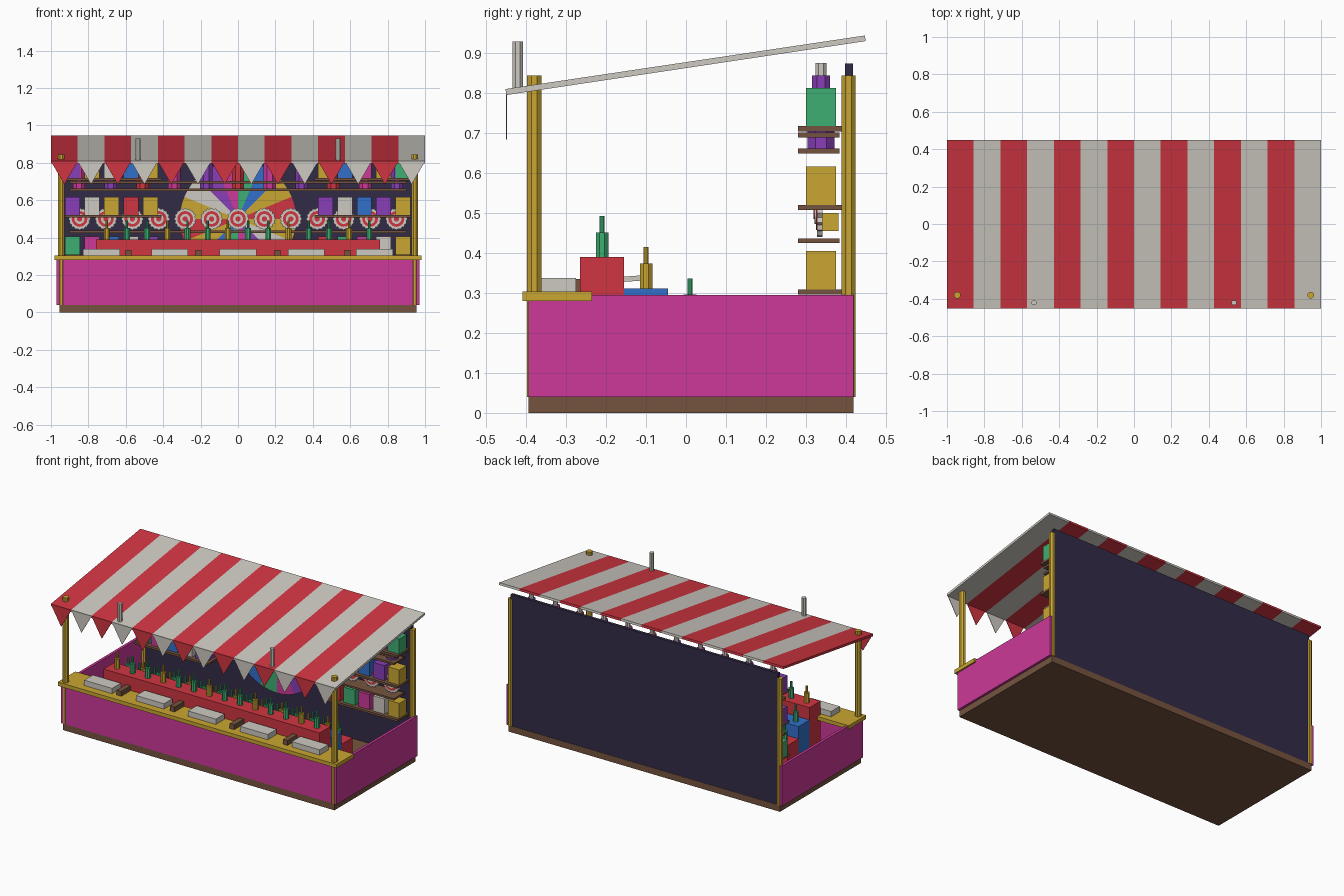
import bpy, bmesh, math
from mathutils import Matrix, Vector

if "Cube" in bpy.data.objects:
    bpy.data.objects.remove(bpy.data.objects["Cube"])


def lin(c):
    c /= 255
    return c / 12.92 if c < 0.04045 else ((c + 0.055) / 1.055) ** 2.4


PALETTE = {
    "red": (208, 53, 65), "cream": (206, 202, 194), "pink": (205, 57, 153),
    "gold": (202, 166, 50), "brown": (117, 84, 63), "navy": (50, 43, 70),
    "green": (62, 175, 115), "blue": (50, 112, 203), "purple": (135, 62, 182),
}
MATS = {}
for name, rgb in PALETTE.items():
    MATS[name] = bpy.data.materials.new(name)
    MATS[name].diffuse_color = (*[lin(v) for v in rgb], 1)


def finish(name, bm, colours):
    bmesh.ops.recalc_face_normals(bm, faces=bm.faces)
    mesh = bpy.data.meshes.new(name)
    bm.to_mesh(mesh)
    bm.free()
    for c in colours:
        mesh.materials.append(MATS[c])
    obj = bpy.data.objects.new(name, mesh)
    bpy.context.collection.objects.link(obj)
    return obj


def box(name, colour, x0, x1, y0, y1, z0, z1):
    bm = bmesh.new()
    bmesh.ops.create_cube(bm, size=1)
    bmesh.ops.scale(bm, vec=(x1 - x0, y1 - y0, z1 - z0), verts=bm.verts)
    bmesh.ops.translate(bm, vec=((x0 + x1) / 2, (y0 + y1) / 2, (z0 + z1) / 2), verts=bm.verts)
    return finish(name, bm, [colour])


def add_cyl(bm, x, y, z0, z1, r, sides=8, mat=0):
    m = Matrix.Translation((x, y, (z0 + z1) / 2)) @ Matrix.Rotation(math.pi / sides, 4, 'Z')
    geo = bmesh.ops.create_cone(bm, cap_ends=True, segments=sides, radius1=r, radius2=r,
                                depth=z1 - z0, matrix=m)
    for f in {f for v in geo["verts"] for f in v.link_faces}:
        f.material_index = mat


def add_prism(bm, pts, offset, mat=0):
    """Extrude a polygon along an offset vector."""
    f = bm.faces.new([bm.verts.new(p) for p in pts])
    ext = bmesh.ops.extrude_face_region(bm, geom=[f], use_keep_orig=True)["geom"]
    verts = [v for v in ext if isinstance(v, bmesh.types.BMVert)]
    bmesh.ops.translate(bm, vec=offset, verts=verts)
    for face in {g for v in verts for g in v.link_faces} | {f}:
        face.material_index = mat


# Booth shell
box("floor_base", "brown", -0.955, 0.955, -0.395, 0.42, 0, 0.04)
box("front_panel", "pink", -0.97, 0.97, -0.395, -0.38, 0.04, 0.29)
for s, side in ((-1, "left"), (1, "right")):
    a, b = sorted((s * 0.953, s * 0.97))
    box(side + "_panel", "pink", a, b, -0.395, 0.42, 0.04, 0.295)
box("back_wall", "navy", -0.94, 0.94, 0.398, 0.418, 0.04, 0.875)
box("counter", "gold", -0.98, 0.98, -0.41, -0.235, 0.28, 0.304)

# Corner posts
bm = bmesh.new()
for x in (-0.945, 0.945):
    for y in (-0.38, 0.407):
        add_cyl(bm, x, y, 0.04, 0.845, 0.019)
finish("corner_posts", bm, ["gold"])

# Sloping striped awning and pennants along its front edge
W = 2 / 14
awning, pennants = bmesh.new(), bmesh.new()
for i in range(14):
    x0, x1 = -1 + i * W, -1 + (i + 1) * W
    add_prism(awning, [(x0, -0.45, 0.796), (x0, 0.45, 0.931), (x0, 0.448, 0.945), (x0, -0.452, 0.811)],
              (W, 0, 0), i % 2)
    add_prism(pennants, [(x0, -0.451, 0.808), (x1, -0.451, 0.808), ((x0 + x1) / 2, -0.451, 0.685)],
              (0, 0.003, 0), i % 2)
finish("awning", awning, ["red", "cream"])
finish("pennants", pennants, ["red", "cream"])

# Short poles on the awning
bm = bmesh.new()
for x in (-0.535, 0.535):
    add_cyl(bm, x, -0.421, 0.805, 0.93, 0.014)
finish("awning_poles", bm, ["cream"])

# Counter trays and toy rifles
for i in range(5):
    x = (i - 2) * 0.365
    box("tray", "cream", x - 0.098, x + 0.098, -0.362, -0.275, 0.303, 0.338)
for x in (-0.585, -0.21, 0.21, 0.585):
    box("rifle_stock", "brown", x - 0.016, x + 0.016, -0.36, -0.265, 0.303, 0.335)
    bm = bmesh.new()
    add_prism(bm, [(x - 0.007, -0.30, 0.318), (x - 0.007, -0.115, 0.331),
                   (x - 0.007, -0.115, 0.344), (x - 0.007, -0.30, 0.331)], (0.014, 0, 0))
    finish("rifle_barrel", bm, ["cream"])

# Stepped stand with rows of bottles
bottles = bmesh.new()
for t, (colour, y, top) in enumerate((("red", -0.21, 0.39), ("blue", -0.1, 0.312), ("red", 0.01, 0.234))):
    box("bottle_step", colour, -0.76, 0.76, y - 0.055, y + 0.055, 0.04, top)
    for i in range(14):
        x = (i - 6.5) * 0.108
        mat = 0 if (i + 2 * t) % 3 == 0 else 1
        add_cyl(bottles, x, y, top, top + 0.062, 0.017, 8, mat)
        add_cyl(bottles, x, y, top + 0.062, top + 0.103, 0.007, 8, mat)
finish("bottles", bottles, ["gold", "green"])

# Rails and split prize shelves on the back wall
for z in (0.425, 0.65, 0.69):
    box("rail", "brown", -0.9, 0.9, 0.28, 0.385, z, z + 0.012)
ROWS = (
    (0.296, ("green", "pink", "blue", "cream", "purple", "red", "green", "pink", "cream", "gold")),
    (0.508, ("purple", "cream", "gold", "red", "gold", "purple", "cream", "blue", "purple", "gold")),
    (0.705, ("purple", "gold", "cream", "blue", "gold", "gold", "blue", "pink", "gold", "green")),
)
for z, colours in ROWS:
    for s in (-1, 1):
        a, b = sorted((s * 0.41, s * 0.925))
        box("prize_shelf", "brown", a, b, 0.28, 0.398, z, z + 0.013)
    for i, colour in enumerate(colours):
        x = -0.885 + 0.104 * (i if i < 5 else i + 8)
        box("prize_box", colour, x - 0.04, x + 0.04, 0.301, 0.376, z + 0.013, z + 0.109)

# Colour wheel on the back wall
WHEEL = ["red", "gold", "blue", "green", "pink", "purple", "cream", "gold"]
bm = bmesh.new()
for i in range(16):
    a0 = i * math.pi / 8
    pts = [(0, 0.39, 0.5)]
    for k in range(4):
        a = a0 + k * math.pi / 24
        pts.append((0.31 * math.cos(a), 0.39, 0.5 + 0.31 * math.sin(a)))
    add_prism(bm, pts, (0, 0.009, 0), i % 8)
finish("colour_wheel", bm, WHEEL)

# Round scalloped targets with painted rings
bm = bmesh.new()
for i in range(13):
    x = (i - 6) * 0.1412
    for k, (r, y, mat) in enumerate(((0.06, 0.328, 0), (0.042, 0.325, 1), (0.027, 0.322, 0), (0.014, 0.319, 1))):
        n = 32 if k == 0 else 20
        pts = []
        for j in range(n):
            a = 2 * math.pi * j / n
            rr = r * (0.89 if k == 0 and j % 2 else 1)
            pts.append((x + rr * math.cos(a), y, 0.5 + rr * math.sin(a)))
        add_prism(bm, pts, (0, 0.342 - y, 0), mat)
    add_prism(bm, [(x - 0.02, 0.342, 0.455), (x + 0.02, 0.342, 0.455),
                   (x + 0.02, 0.342, 0.5), (x - 0.02, 0.342, 0.5)], (0, 0.04, 0), 2)
finish("targets", bm, ["cream", "red", "gold"])

# Toy figures on the upper rail: body, head and cap
TOYS = ["purple", "gold", "pink", "blue", "red", "green"]
bm = bmesh.new()
for i in range(11):
    x = (i - 5) * 0.17
    mat = (4 * i + 2) % 6 if i < 10 else 0
    add_cyl(bm, x, 0.338, 0.662, 0.81, 0.036, 8, mat)
    add_cyl(bm, x, 0.338, 0.81, 0.845, 0.025, 8, mat)
    add_cyl(bm, x, 0.338, 0.845, 0.876, 0.015, 8, 6)
finish("toy_figures", bm, TOYS + ["cream"])

for m in bpy.data.materials:
    if m.users and not m.is_grease_pencil:
        m.use_nodes = True
        m.node_tree.nodes["Principled BSDF"].inputs["Base Color"].default_value = m.diffuse_color
